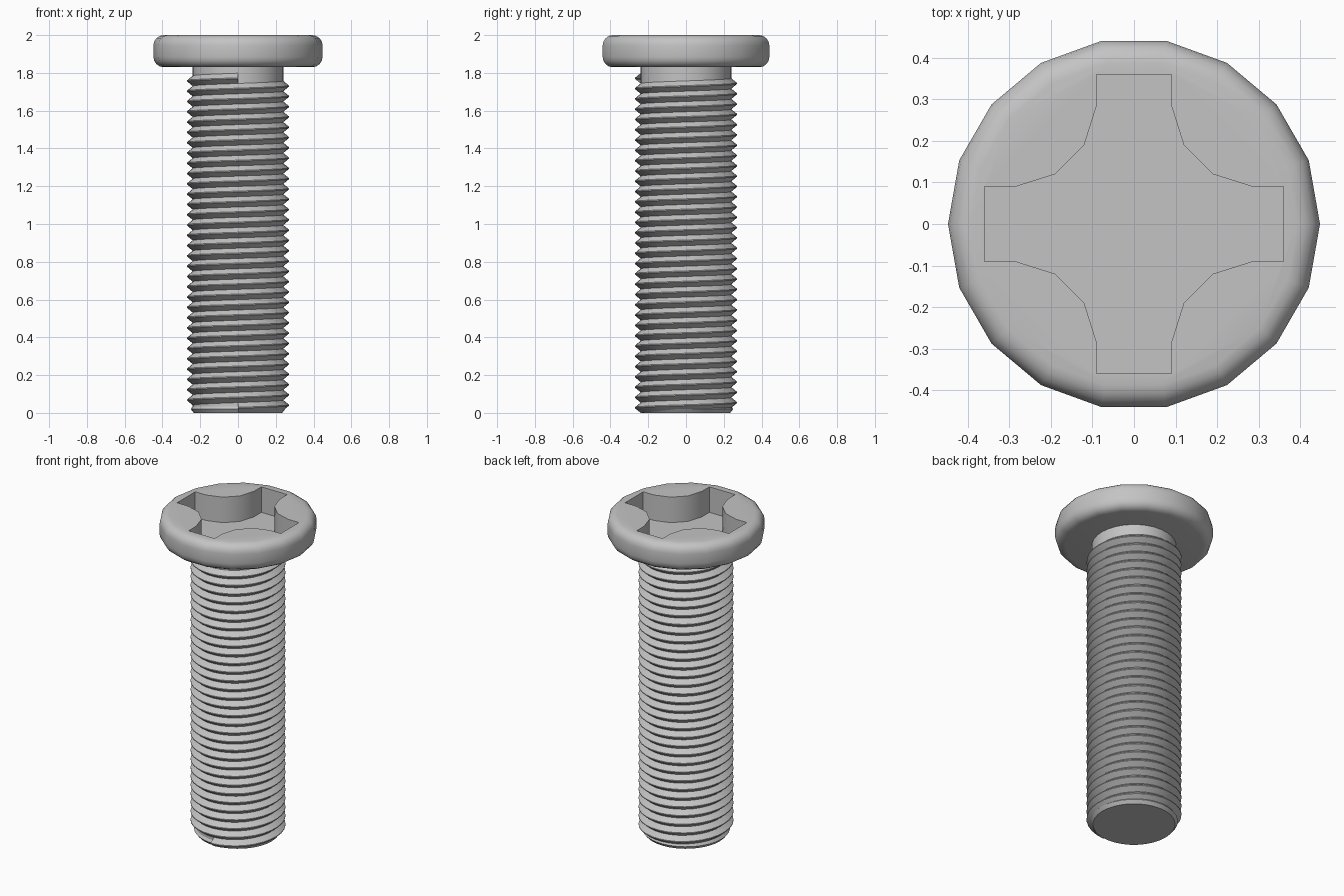
import bpy
import bmesh
from math import pi, sin, cos, radians
from mathutils import Matrix

HEAD_R, HEAD_Z, TOP_Z = 0.448, 1.83, 2.0
CORE_R, CREST_R, PITCH = 0.24, 0.27, 0.0545

if "Cube" in bpy.data.objects:
    bpy.data.objects.remove(bpy.data.objects["Cube"], do_unlink=True)

steel = bpy.data.materials.new("steel_grey")
steel.use_nodes = True
steel.diffuse_color = (0.55, 0.55, 0.55, 1)
steel.node_tree.nodes["Principled BSDF"].inputs["Base Color"].default_value = steel.diffuse_color


def make_object(name, bm):
    mesh = bpy.data.meshes.new(name)
    bm.to_mesh(mesh)
    bm.free()
    mesh.materials.append(steel)
    obj = bpy.data.objects.new(name, mesh)
    bpy.context.collection.objects.link(obj)
    return obj


def lathe(name, profile, sides):
    """Turn a profile of (radius, z) points into a closed solid with flat caps."""
    bm = bmesh.new()
    rings = [[bm.verts.new((r * cos(2 * pi * i / sides), r * sin(2 * pi * i / sides), z))
              for i in range(sides)] for r, z in profile]
    for low, high in zip(rings, rings[1:]):
        for i in range(sides):
            k = (i + 1) % sides
            bm.faces.new((low[i], low[k], high[k], high[i]))
    bm.faces.new(rings[0][::-1])
    bm.faces.new(rings[-1])
    return make_object(name, bm)


def activate(obj):
    bpy.ops.object.select_all(action='DESELECT')
    obj.select_set(True)
    bpy.context.view_layer.objects.active = obj


def shade(obj, angle):
    activate(obj)
    bpy.ops.object.shade_smooth_by_angle(angle=radians(angle))


# Head: a disc with rounded rims
round_r, steps = 0.055, 4
arc = [pi / 2 * i / steps for i in range(steps + 1)]
profile = [(HEAD_R - round_r * (1 - sin(a)), HEAD_Z + round_r * (1 - cos(a))) for a in arc]
profile += [(HEAD_R - round_r * (1 - cos(a)), TOP_Z - round_r * (1 - sin(a))) for a in arc]
head = lathe("head", profile, 18)

# Cross-shaped drive recess, cut into the head
quarter = [(0.36, 0.09), (0.285, 0.09), (0.19, 0.12), (0.12, 0.19), (0.09, 0.285), (0.09, 0.36)]
bm = bmesh.new()
verts = []
for q in range(4):
    turn = Matrix.Rotation(q * pi / 2, 3, 'Z')
    for x, y in quarter:
        v = bm.verts.new((x, y, 1.84))
        v.co = turn @ v.co
        verts.append(v)
floor = bm.faces.new(verts)
extruded = bmesh.ops.extrude_face_region(bm, geom=[floor])["geom"]
bmesh.ops.translate(bm, vec=(0, 0, 0.3),
                    verts=[g for g in extruded if isinstance(g, bmesh.types.BMVert)])
bmesh.ops.recalc_face_normals(bm, faces=bm.faces)
cutter = make_object("recess_cutter", bm)
cutter.hide_render = True

cut = head.modifiers.new("recess", 'BOOLEAN')
cut.operation = 'DIFFERENCE'
cut.solver = 'EXACT'
cut.object = cutter
activate(head)
bpy.ops.object.modifier_apply(modifier=cut.name)
bpy.data.objects.remove(cutter, do_unlink=True)
shade(head, 30)

# Shaft core with a chamfered tip
core = lathe("shaft_core", [(0.234, 0), (0.25, 0.02), (CORE_R, 0.035), (CORE_R, HEAD_Z + 0.005)], 32)
shade(core, 30)

# Thread: one tooth profile swept up a helix from the front
bm = bmesh.new()
tooth = [(CORE_R, 0), (CREST_R, 0.45), (CREST_R, 0.55), (CORE_R, 1)]
points = [bm.verts.new((0, -r, z * PITCH)) for r, z in tooth]
for a, b in zip(points, points[1:]):
    bm.edges.new((a, b))
thread = make_object("thread", bm)
screw = thread.modifiers.new("helix", 'SCREW')
screw.axis = 'Z'
screw.angle = 2 * pi
screw.screw_offset = PITCH
screw.iterations = int(HEAD_Z / PITCH) - 1
screw.steps = screw.render_steps = 32
screw.use_merge_vertices = False
activate(thread)
bpy.ops.object.modifier_apply(modifier=screw.name)

# Join the turns and face them outwards
bm = bmesh.new()
bm.from_mesh(thread.data)
bmesh.ops.remove_doubles(bm, verts=bm.verts, dist=0.0005)
bmesh.ops.recalc_face_normals(bm, faces=bm.faces)
probe = max(bm.faces, key=lambda f: f.calc_center_median().xy.length)
if probe.normal.xy.dot(probe.calc_center_median().xy) < 0:
    bmesh.ops.reverse_faces(bm, faces=bm.faces)
bm.to_mesh(thread.data)
bm.free()
shade(thread, 30)
